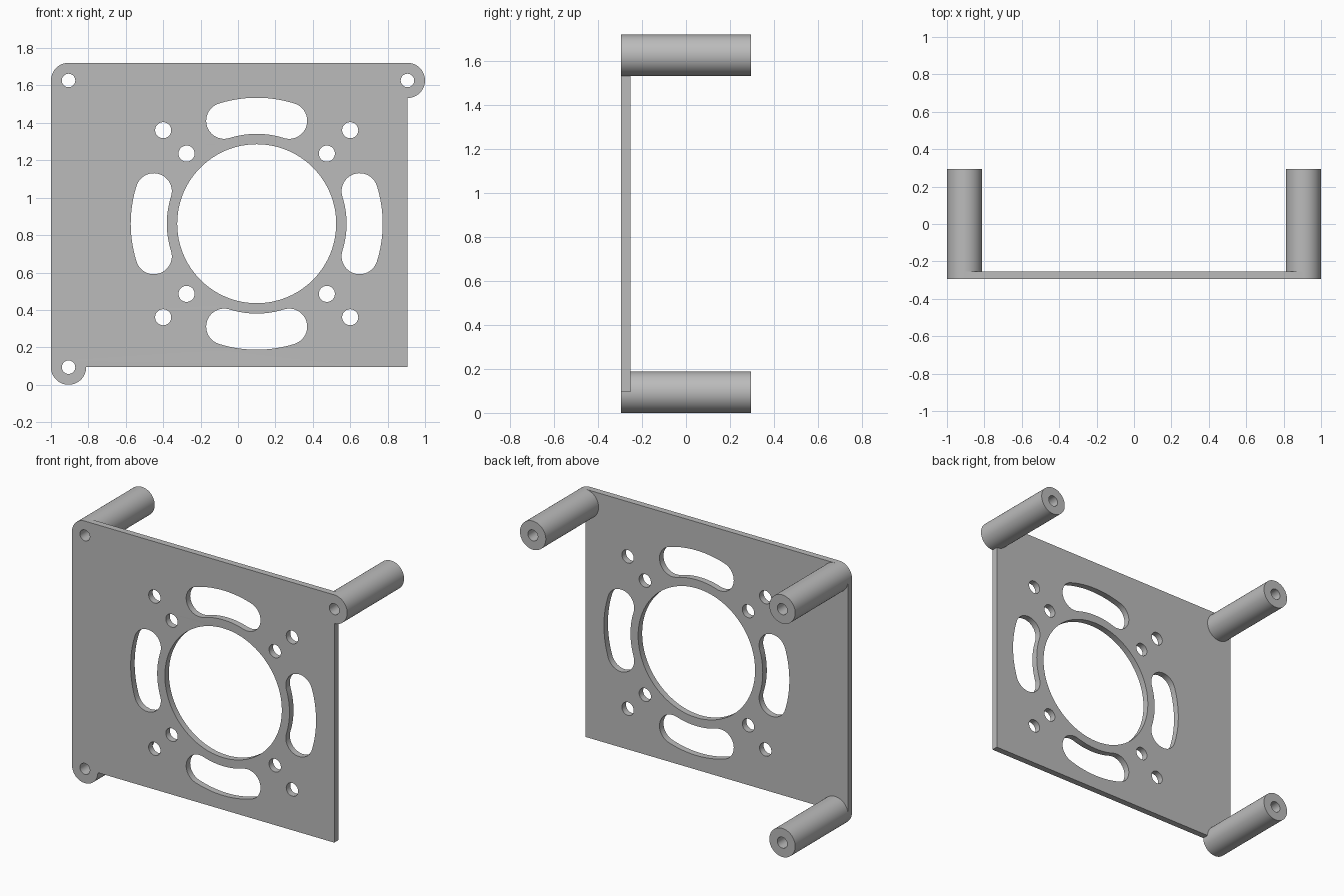
import bpy, bmesh
from math import radians, sin, cos, pi
from mathutils import Matrix

cube = bpy.data.objects.get("Cube")
if cube:
    bpy.data.objects.remove(cube, do_unlink=True)

grey = bpy.data.materials.new("plain grey")
grey.use_nodes = True
grey.diffuse_color = (0.5, 0.5, 0.5, 1)
grey.node_tree.nodes["Principled BSDF"].inputs["Base Color"].default_value = (0.5, 0.5, 0.5, 1)

# Main dimensions
POST_X, POST_LOW, POST_HIGH = 0.906, 0.094, 1.627
POST_R, BORE_R = 0.094, 0.036
FRONT, PLATE_BACK, BACK = -0.295, -0.253, 0.295
CX, CZ = 0.1, 0.861


def arc(x, z, r, start, end, steps=32):
    """Points on an arc, angles in degrees."""
    angles = [radians(start + (end - start) * i / steps) for i in range(steps + 1)]
    return [(x + r * cos(a), z + r * sin(a)) for a in angles]


def circle(x, z, r, steps=48):
    return arc(x, z, r, 0, 360, steps)[:-1]


def slot(direction, mid=0.577, half=0.0965, spread=17.5):
    """Curved slot with round ends, about the centre of the opening."""
    a, b = direction - spread, direction + spread
    ends = [(CX + mid * cos(radians(t)), CZ + mid * sin(radians(t))) for t in (a, b)]
    return (arc(CX, CZ, mid + half, a, b, 24)
            + arc(*ends[1], half, b, b + 180, 24)[1:]
            + arc(CX, CZ, mid - half, b, a, 24)[1:]
            + arc(*ends[0], half, a + 180, a + 360, 24)[1:-1])


def extrude_profile(name, loops, y0, y1):
    """Fill an outline with holes in the xz plane and extrude it along y."""
    curve = bpy.data.curves.new(name + "_profile", "CURVE")
    curve.dimensions = "2D"
    curve.fill_mode = "BOTH"
    curve.extrude = (y1 - y0) / 2
    for loop in loops:
        spline = curve.splines.new("POLY")
        spline.points.add(len(loop) - 1)
        for point, (x, z) in zip(spline.points, loop):
            point.co = (x, z, 0, 1)
        spline.use_cyclic_u = True
    helper = bpy.data.objects.new(name + "_profile", curve)
    mesh = bpy.data.meshes.new_from_object(helper)
    bpy.data.objects.remove(helper)
    bpy.data.curves.remove(curve)

    bm = bmesh.new()
    bm.from_mesh(mesh)
    bmesh.ops.remove_doubles(bm, verts=bm.verts, dist=1e-5)
    bm.transform(Matrix.Translation((0, (y0 + y1) / 2, 0)) @ Matrix.Rotation(pi / 2, 4, "X"))
    bmesh.ops.recalc_face_normals(bm, faces=bm.faces)
    bm.to_mesh(mesh)
    bm.free()

    mesh.name = name
    mesh.materials.clear()
    mesh.materials.append(grey)
    obj = bpy.data.objects.new(name, mesh)
    bpy.context.collection.objects.link(obj)
    bpy.ops.object.select_all(action="DESELECT")
    obj.select_set(True)
    bpy.context.view_layer.objects.active = obj
    bpy.ops.object.shade_smooth_by_angle(angle=radians(30))
    return obj


posts = {
    "upper_right_post": (-POST_X, POST_HIGH),
    "upper_left_post": (POST_X, POST_HIGH),
    "lower_right_post": (-POST_X, POST_LOW),
}

# Plate outline: straight edges with lobes around the three posts
outline = (arc(-POST_X, POST_LOW, POST_R, 180, 360)
           + [(POST_X, POST_LOW)]
           + arc(POST_X, POST_HIGH, POST_R, -90, 90)
           + arc(-POST_X, POST_HIGH, POST_R, 90, 180, 16))

# Openings: large bore, curved slots, bolt holes and post bores
holes = [circle(CX, CZ, 0.425, 96)]
holes += [slot(d) for d in (0, 90, 180, 270)]
holes += [circle(CX + sx * d, CZ + sz * d, 0.043)
          for d in (0.375, 0.5) for sx in (-1, 1) for sz in (-1, 1)]
holes += [circle(x, z, BORE_R) for x, z in posts.values()]
extrude_profile("mounting_plate", [outline] + holes, FRONT, PLATE_BACK)

# Hollow standoff posts behind the plate
for name, (x, z) in posts.items():
    extrude_profile(name, [circle(x, z, POST_R, 64), circle(x, z, BORE_R)], PLATE_BACK, BACK)
